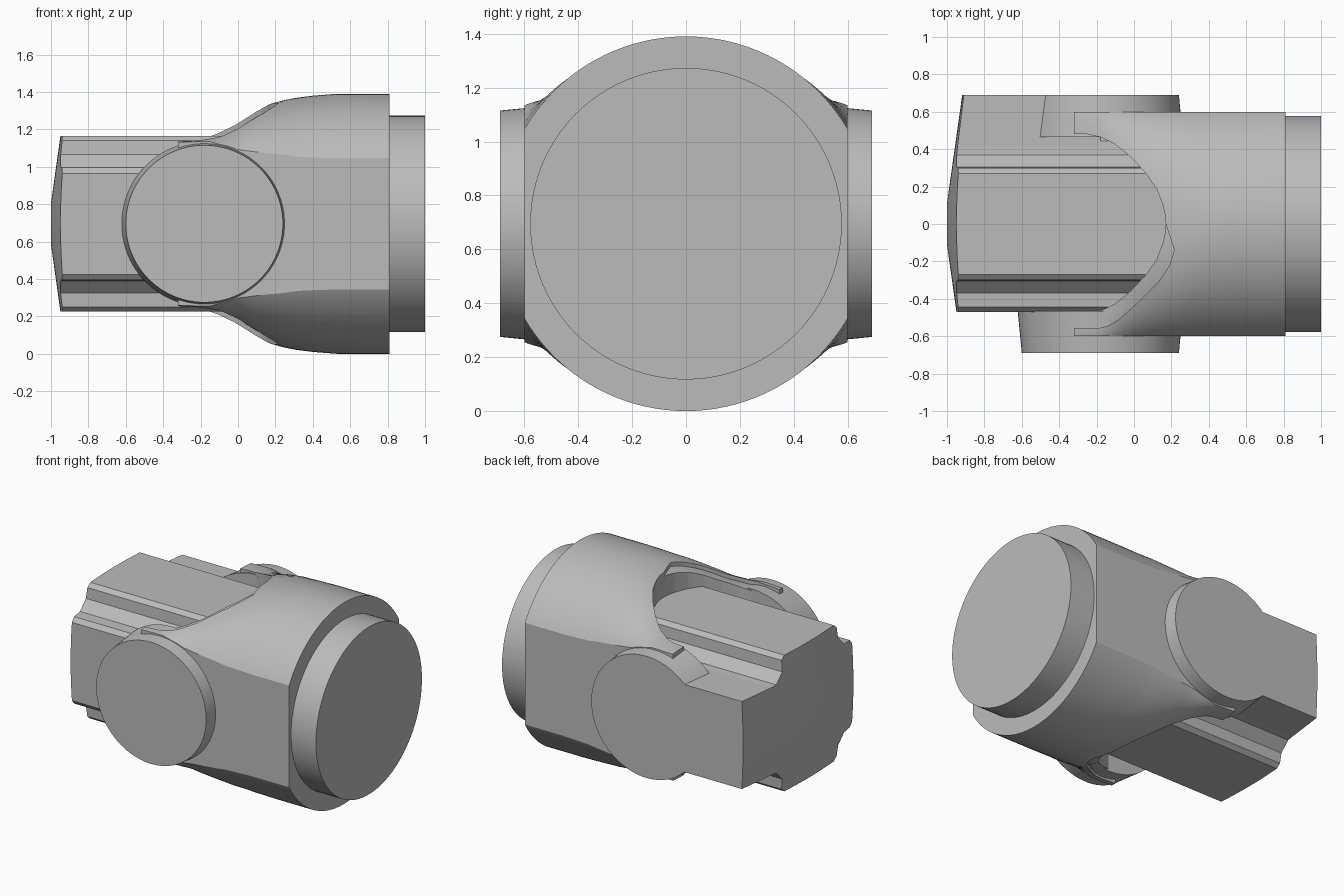
import bpy, bmesh, math
from mathutils import Matrix, Vector

cube = bpy.data.objects.get("Cube")
if cube:
    bpy.data.objects.remove(cube, do_unlink=True)

CZ = 0.695  # height of the main axis

mat = bpy.data.materials.new("plain grey")
mat.use_nodes = True
GREY = (0.5, 0.5, 0.5, 1)
mat.diffuse_color = GREY
mat.node_tree.nodes["Principled BSDF"].inputs["Base Color"].default_value = GREY


def loft(name, rings):
    """Skin a list of equal-length closed rings and cap both ends."""
    bm = bmesh.new()
    rows = [[bm.verts.new(p) for p in ring] for ring in rings]
    n = len(rows[0])
    for a, b in zip(rows, rows[1:]):
        for i in range(n):
            j = (i + 1) % n
            bm.faces.new((a[i], a[j], b[j], b[i]))
    bm.faces.new(rows[0][::-1])
    bm.faces.new(rows[-1])
    bmesh.ops.recalc_face_normals(bm, faces=bm.faces)
    me = bpy.data.meshes.new(name)
    bm.to_mesh(me)
    bm.free()
    me.materials.append(mat)
    ob = bpy.data.objects.new(name, me)
    bpy.context.collection.objects.link(ob)
    return ob


def turned(name, profile, axis, centre, n=96):
    """Round part from (position, radius) pairs along the x or y axis."""
    rings = []
    for t, r in profile:
        ring = []
        for i in range(n):
            a = 2 * math.pi * i / n
            u, v = r * math.cos(a), r * math.sin(a)
            ring.append(Vector(centre) + Vector((t, u, v) if axis == "x" else (u, t, v)))
        rings.append(ring)
    return loft(name, rings)


def boolean(ob, cutter, operation):
    mod = ob.modifiers.new("cut", "BOOLEAN")
    mod.object, mod.operation, mod.solver = cutter, operation, "EXACT"
    bpy.context.view_layer.objects.active = ob
    bpy.ops.object.modifier_apply(modifier=mod.name)
    bpy.data.objects.remove(cutter, do_unlink=True)


# Fork body: (x, half height, squareness), a round barrel easing into square arms
STATIONS = [(-.32, .443, 12), (-.2, .455, 9), (-.15, .473, 6.5), (-.1, .5, 4.5),
            (-.05, .53, 3.6), (0, .56, 3), (.05, .59, 2.7), (.1, .615, 2.5),
            (.17, .64, 2.33), (.25, .662, 2.2), (.32, .675, 2.1), (.4, .685, 2.05),
            (.53, .695, 2), (.81, .695, 2)]


def fork(name, inset, flat):
    steps = 48
    ys = [flat * math.sin(math.pi / 2 * (2 * i / steps - 1)) for i in range(steps + 1)]
    rings = []
    for x, h, k in STATIONS:
        top = [(y, (h - inset) * (1 - (abs(y) / .695) ** k) ** (1 / k)) for y in ys]
        pts = top + [(y, -z) for y, z in reversed(top)]
        rings.append([(x - inset * .1, y, CZ + z) if x > 0 else (x + inset * .1, y, CZ + z)
                      for y, z in pts])
    return loft(name, rings)


# Slot outlines between the fork arms
NARROW = [(-1.2, .48), (-.25, .48), (-.18, .465), (-.1, .425), (-.02, .36),
          (.06, .275), (.12, .19), (.155, .1), (.168, .04)]
WIDE = [(-1.2, .56), (-.2, .56), (-.14, .545), (-.08, .51), (.02, .42),
        (.13, .31), (.19, .22), (.215, .14), (.19, .06)]


def slot(front):
    outline = NARROW + [(.17, 0)] + [(x, -y) for x, y in reversed(front)]
    return loft("slot_cutter", [[(x, y, z) for x, y in outline] for z in (-.5, 2)])


fork_outer = fork("fork_body", 0, .6)
boolean(fork_outer, slot(WIDE), "DIFFERENCE")
fork_lip = fork("fork_slot_lip", .03, .585)
boolean(fork_lip, slot(NARROW), "DIFFERENCE")

# Round stub on the end of the barrel
stub = turned("end_stub", [(.79, .578), (1, .578)], "x", (0, 0, CZ))

# Slightly tapered pivot bosses on both sides
bosses = [turned(name, [(s * .465, .442), (s * .69, .42)], "y", (-.18, 0, CZ))
          for name, s in (("front_pivot", -1), ("back_pivot", 1))]

# Bar with notched corners
corner = [(.27, .47), (.30, .445), (.305, .37), (.37, .305), (.445, .30), (.47, .27)]
section = (corner + [(y, -z) for y, z in reversed(corner)]
           + [(-y, -z) for y, z in corner] + [(-y, z) for y, z in reversed(corner)])
bar = loft("notched_bar", [[(x, y, CZ + z) for y, z in section] for x in (-1.1, .3)])

# Side shelf of the bar, running into the back pivot
shelf_section = [(.35, -.302), (.69, -.302), (.69, .302), (.35, .302)]
shelf = loft("bar_side_shelf",
             [[(x, y, CZ + z) for y, z in shelf_section] for x in (-1.1, -.18)])

# Blunt cone shape on the free end of the bar
for part in (bar, shelf):
    cone = turned("cone_cutter", [(-1, .11), (-.875, 1), (.6, 1)], "x", (0, 0, CZ))
    boolean(part, cone, "INTERSECT")

# Smooth the curved faces and keep the edges crisp
for ob in (fork_outer, fork_lip, stub, bar, shelf, *bosses):
    bpy.ops.object.select_all(action="DESELECT")
    ob.select_set(True)
    bpy.context.view_layer.objects.active = ob
    bpy.ops.object.shade_smooth_by_angle(angle=math.radians(25))
